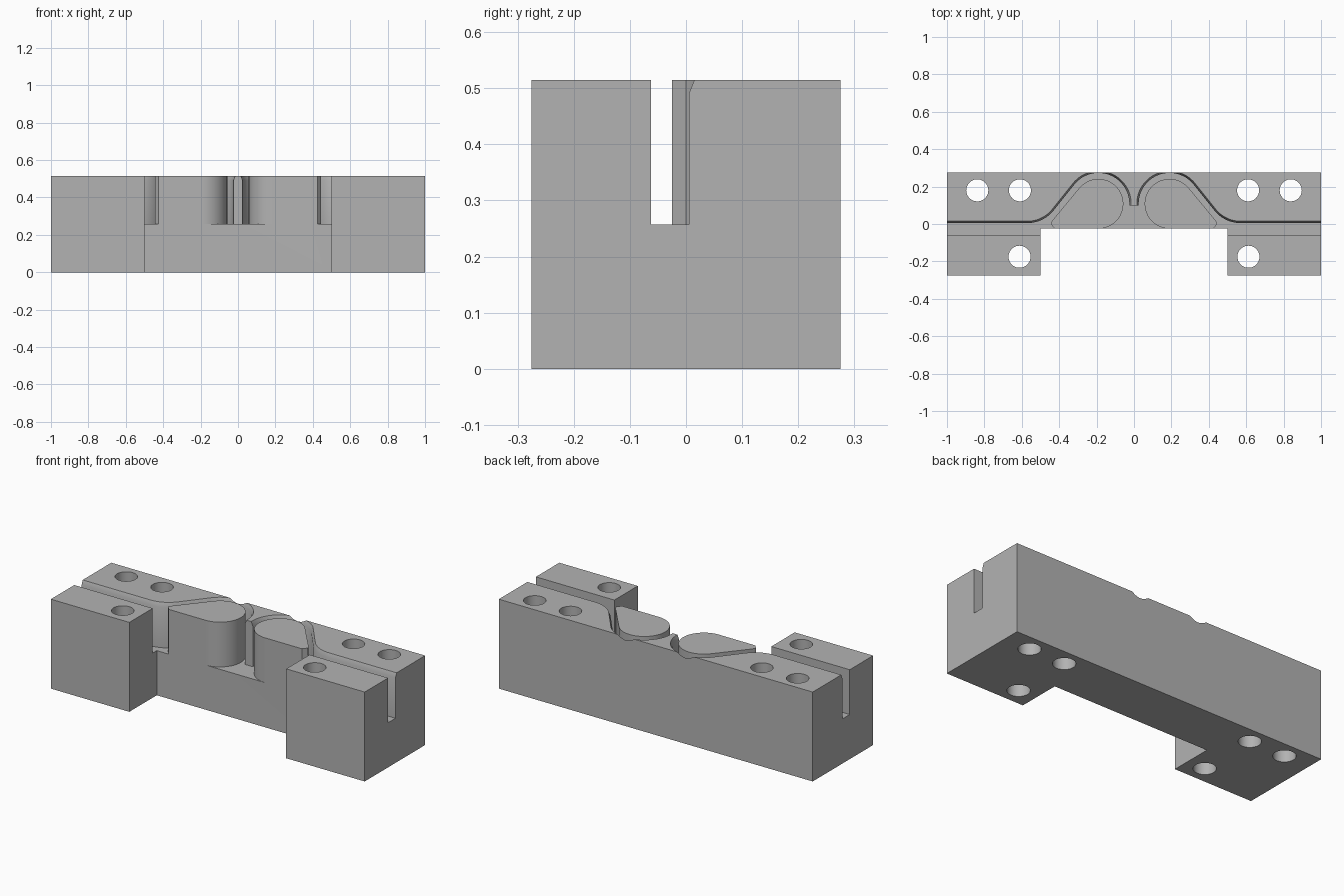
import bpy, bmesh, math

if "Cube" in bpy.data.objects:
    bpy.data.objects.remove(bpy.data.objects["Cube"])

H, FLOOR = 0.515, 0.257          # block height, slot floor height
CX, CY = 0.19, 0.108             # centre of each round island
R_WALL, R_ISLAND = 0.165, 0.133  # arch wall and island radii
R_FILLET, X_FILLET, Y_WALL = 0.18, 0.57, 0.005


def loft(name, rings):
    """Solid from stacked rings of equal point count."""
    bm = bmesh.new()
    loops = [[bm.verts.new((x, y, z)) for x, y in pts] for z, pts in rings]
    n = len(loops[0])
    for a, b in zip(loops, loops[1:]):
        for i in range(n):
            j = (i + 1) % n
            bm.faces.new((a[i], a[j], b[j], b[i]))
    bm.faces.new(loops[0][::-1])
    bm.faces.new(loops[-1])
    bmesh.ops.recalc_face_normals(bm, faces=bm.faces)
    mesh = bpy.data.meshes.new(name)
    bm.to_mesh(mesh)
    bm.free()
    ob = bpy.data.objects.new(name, mesh)
    bpy.context.collection.objects.link(ob)
    return ob


def arc(cx, cy, r, a0, a1, n):
    return [(cx + r * math.cos(math.radians(a0 + (a1 - a0) * i / n)),
             cy + r * math.sin(math.radians(a0 + (a1 - a0) * i / n)))
            for i in range(n + 1)]


def mirror(pts):
    return [(-x, y) for x, y in pts]


def cut(target, tool):
    mod = target.modifiers.new("cut", 'BOOLEAN')
    mod.operation, mod.solver, mod.object = 'DIFFERENCE', 'EXACT', tool
    bpy.context.view_layer.objects.active = target
    bpy.ops.object.modifier_apply(modifier=mod.name)
    bpy.data.objects.remove(tool, do_unlink=True)


def slot_outline(d):
    """Slot region; d pushes the curved rear wall outwards."""
    half = [(1.1, Y_WALL + d)]
    half += arc(X_FILLET, Y_WALL + R_FILLET, R_FILLET - d, 270, 220, 14)
    half += arc(CX, CY, R_WALL + d, 40, 183, 36)
    return [(1.1, -0.062)] + half + mirror(half[::-1]) + [(-1.1, -0.062)]


# main block with the front recess
half = [(0.5, -0.025), (0.5, -0.275), (1, -0.275), (1, 0.275)]
outline = half + mirror(half[::-1])
body = loft("clamp_block", [(0, outline), (H, outline)])

# curved slot with a chamfered rear lip, leaving two teardrop islands
slot = loft("slot_cutter", [(FLOOR, slot_outline(0)), (0.49, slot_outline(0)),
                            (0.54, slot_outline(0.02))])
island = arc(CX, CY, R_ISLAND, 40, 270, 44)
island += [(CX, -0.1), (0.425, -0.1), (0.425, -0.025), (0.445, 0.0), (0.438, 0.017)]
for pts in (island, mirror(island)):
    cut(slot, loft("island_cutter", [(0.2, pts), (0.7, pts)]))
cut(body, slot)

# vertical bolt holes
for x, y in ((0.61, 0.18), (0.838, 0.18), (0.612, -0.175)):
    for s in (1, -1):
        ring = arc(s * x, y, 0.059, 0, 360, 40)[:-1]
        cut(body, loft("hole_cutter", [(-0.1, ring), (0.7, ring)]))

grey = bpy.data.materials.new("plain_grey")
grey.diffuse_color = (0.45, 0.45, 0.45, 1)
grey.use_nodes = True
grey.node_tree.nodes["Principled BSDF"].inputs["Base Color"].default_value = grey.diffuse_color
body.data.materials.clear()
body.data.materials.append(grey)
for p in body.data.polygons:
    p.material_index = 0

bpy.ops.object.select_all(action='DESELECT')
body.select_set(True)
bpy.context.view_layer.objects.active = body
bpy.ops.object.shade_smooth_by_angle(angle=math.radians(25))
